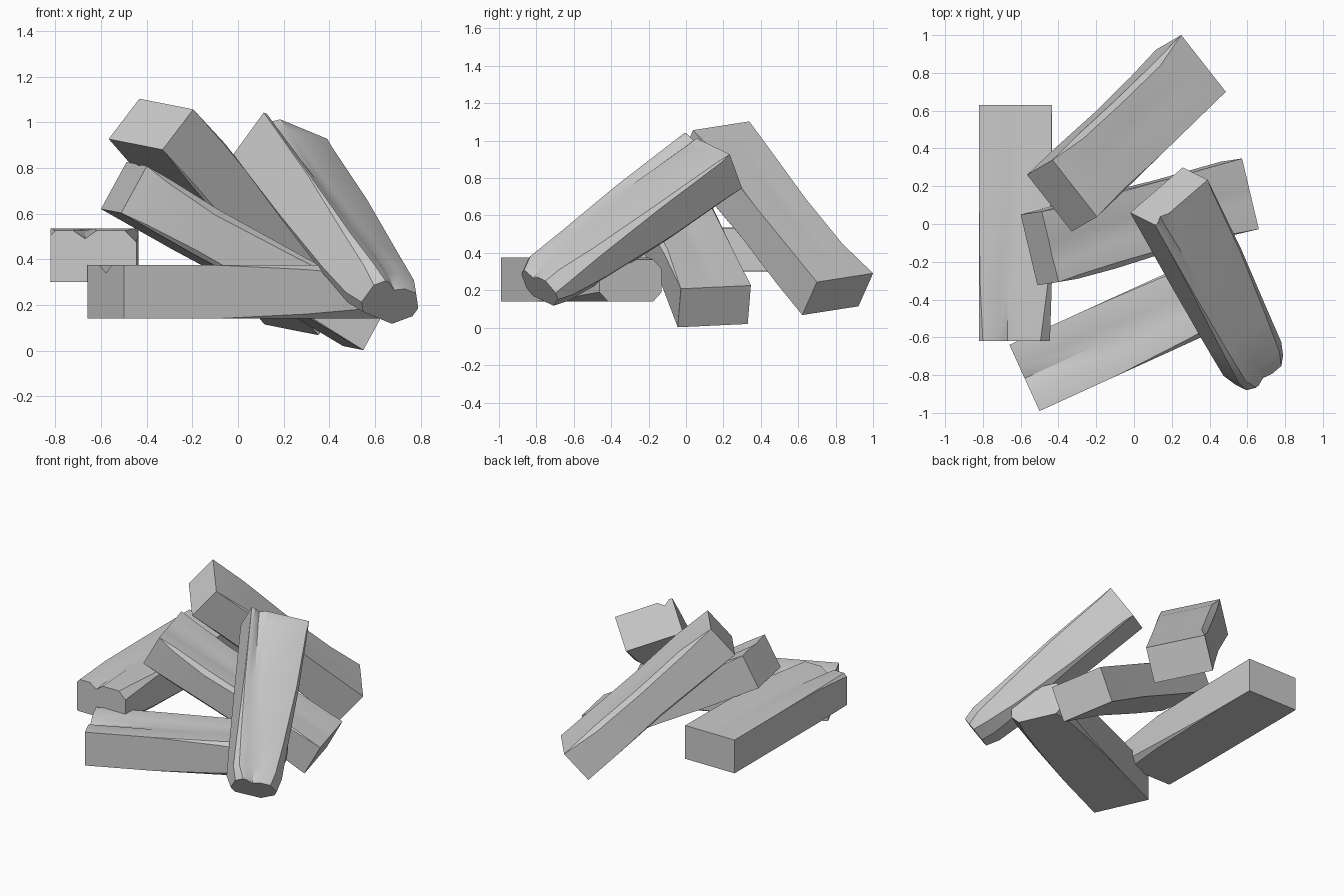
import bpy, bmesh
from mathutils import Vector

if "Cube" in bpy.data.objects:
    bpy.data.objects.remove(bpy.data.objects["Cube"])

LENGTH, WIDTH, THICK = 1.25, 0.385, 0.235


def log(name, corner, side, direction, sections):
    """Loft a split log from clean end to worn end.
    section: (distance fraction, insets l/r/b/t, chamfers bl/br/tr/tl, groove u, half width, depth)"""
    o = Vector(corner)
    d = Vector(direction).normalized()
    w = Vector(side) - o
    w = (w - d * w.dot(d)).normalized()
    v = d.cross(w)
    bm = bmesh.new()
    rings = []
    for s, (l, r, b, t), (bl, br, tr, tl), (gu, gw, gd) in sections:
        x0, x1, y0, y1 = l, WIDTH - r, b, THICK - t
        pts = [(x0, y0 + bl), (x0 + bl, y0), (x1 - br, y0), (x1, y0 + br),
               (x1, y1 - tr), (x1 - tr, y1),
               (gu + gw, y1), (gu, y1 - gd), (gu - gw, y1),
               (x0 + tl, y1), (x0, y1 - tl)]
        rings.append([bm.verts.new(o + d * (s * LENGTH) + w * a + v * c) for a, c in pts])
    n = len(rings[0])
    for a, b in zip(rings, rings[1:]):
        for i in range(n):
            j = (i + 1) % n
            bm.faces.new((a[i], a[j], b[j], b[i]))
    bm.faces.new(rings[0])
    bm.faces.new(rings[-1])
    bmesh.ops.remove_doubles(bm, verts=bm.verts, dist=0.0005)
    bmesh.ops.recalc_face_normals(bm, faces=bm.faces)
    me = bpy.data.meshes.new(name)
    bm.to_mesh(me)
    bm.free()
    ob = bpy.data.objects.new(name, me)
    bpy.context.collection.objects.link(ob)
    bpy.context.view_layer.objects.active = ob
    ob.select_set(True)
    bpy.ops.object.shade_smooth_by_angle(angle=0.5)
    ob.select_set(False)


Z = (0, 0, 0, 0)

# Left log, lying front to back
log("left_log", (-.82, .63, .30), (-.43, .63, .30), (0, -1, 0), [
    (0, Z, Z, (.20, .02, 0)),
    (.4, Z, (0, .005, .005, 0), (.18, .03, .005)),
    (.75, Z, (0, .02, .02, .005), (.15, .04, .01)),
    (1, (0, .01, 0, .01), (.005, .04, .05, .02), (.15, .05, .035))])

# Front log, lying across the front
log("front_log", (-.50, -.99, .14), (-.67, -.64, .14), (.91, .415, 0), [
    (0, Z, Z, (.19, .07, .035)),
    (.35, Z, Z, (.19, .07, .015)),
    (.7, Z, (.02, .01, .01, .02), (.19, .05, .005)),
    (.9, Z, (.04, .03, .03, .04), (.19, .04, .01)),
    (1, (.01, .01, 0, .01), (.05, .05, .05, .07), (.19, .04, .02))])

# Middle log, rising to the left
log("middle_log", (.46, .33, .02), (.545, -.05, .005), (-1.06, -.28, .60), [
    (0, Z, Z, (.2, .03, 0)),
    (.35, (.005, .01, .01, .005), (0, .01, .02, 0), (.2, .03, .005)),
    (.7, (0, -.01, 0, .01), (0, .02, .03, .01), (.2, .05, .01)),
    (.9, (0, -.01, 0, 0), (0, .01, .02, .01), (.22, .06, .015)),
    (1, Z, Z, (.24, .06, .005))])

# Back log, leaning down towards the rear right
log("back_log", (-.33, -.04, .88), (-.57, .26, .93), (.68, .66, -.81), [
    (0, Z, Z, (.2, .03, 0)),
    (.2, (0, 0, 0, -.015), (.01, .01, .03, .01), (.2, .04, 0)),
    (.5, (0, .01, .005, 0), (.01, .01, .03, 0), (.2, .04, .005)),
    (.8, (0, .01, 0, 0), (0, 0, .03, 0), (.2, .03, 0)),
    (1, Z, Z, (.2, .03, 0))])

# Right log, leaning down towards the front right
log("right_log", (-.02, .06, .86), (.26, .29, .74), (.40, -.73, -.554), [
    (0, Z, Z, (.06, .04, .03)),
    (.06, Z, (0, .01, .01, 0), (.06, .04, .03)),
    (.4, (0, .015, 0, 0), (.01, .02, .02, .005), (.07, .04, .008)),
    (.75, (0, .04, 0, .01), (.03, .05, .04, .02), (.12, .05, .005)),
    (.93, (0, .05, .01, .01), (.04, .07, .06, .03), (.13, .05, .015)),
    (1, (.03, .07, .03, .03), (.04, .07, .06, .04), (.14, .05, .025))])
